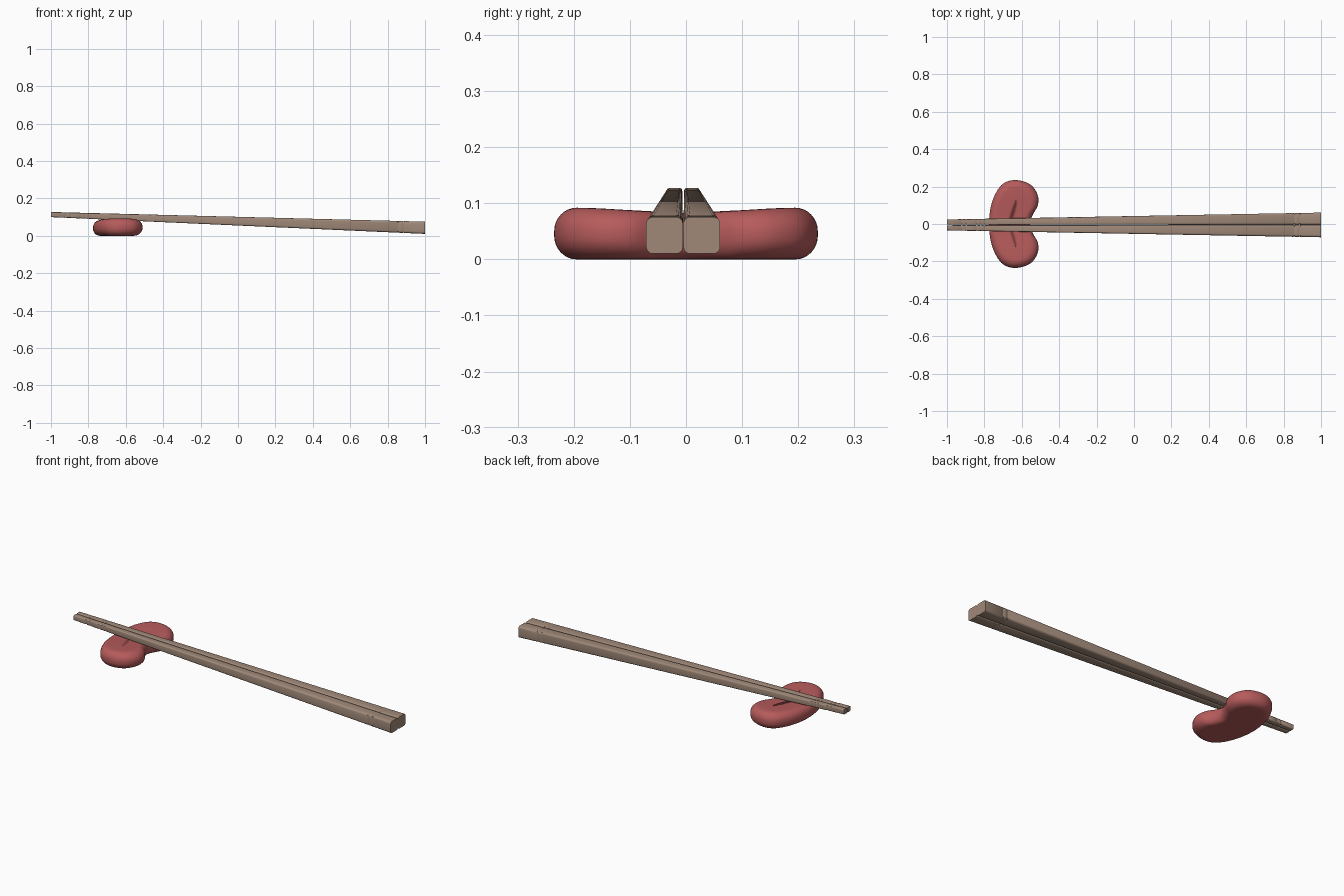
import bpy, bmesh, math
from mathutils import Vector

if "Cube" in bpy.data.objects:
    bpy.data.objects.remove(bpy.data.objects["Cube"])


def material(name, col):
    m = bpy.data.materials.new(name)
    m.diffuse_color = (*col, 1)
    m.use_nodes = True
    m.node_tree.nodes["Principled BSDF"].inputs["Base Color"].default_value = m.diffuse_color
    return m


wood = material("wood brown", (0.35, 0.25, 0.19))
red = material("soft red", (0.47, 0.105, 0.105))


def loft(name, rings, mat, angle, merge=False):
    """Join closed rings of points with quads and cap both ends."""
    bm = bmesh.new()
    loops = [[bm.verts.new(p) for p in r] for r in rings]
    n = len(loops[0])
    for a, b in zip(loops, loops[1:]):
        for i in range(n):
            j = (i + 1) % n
            bm.faces.new((a[i], a[j], b[j], b[i]))
    if merge:
        bmesh.ops.remove_doubles(bm, verts=bm.verts, dist=1e-5)
    else:
        bm.faces.new(loops[0])
        bm.faces.new(loops[-1])
    bmesh.ops.recalc_face_normals(bm, faces=bm.faces)
    me = bpy.data.meshes.new(name)
    bm.to_mesh(me)
    bm.free()
    me.materials.append(mat)
    ob = bpy.data.objects.new(name, me)
    bpy.context.collection.objects.link(ob)
    bpy.ops.object.select_all(action='DESELECT')
    ob.select_set(True)
    bpy.context.view_layer.objects.active = ob
    bpy.ops.object.shade_smooth_by_angle(angle=math.radians(angle))
    return ob


def rounded_square(h, r, seg=4):
    pts = []
    for k, (sx, sy) in enumerate([(1, 1), (-1, 1), (-1, -1), (1, -1)]):
        for i in range(seg + 1):
            a = math.pi / 2 * (k + i / seg)
            pts.append((sx * (h - r) + r * math.cos(a), sy * (h - r) + r * math.sin(a)))
    return pts


# Tapered chopsticks with fine carved rings near both ends
grooves = [-0.92, -0.897, -0.84, -0.82, -0.80, 0.857, 0.885]
stations = [(-1.0, 0)]
for g in grooves:
    stations += [(g - 0.004, 0), (g - 0.002, 0.0012), (g + 0.002, 0.0012), (g + 0.004, 0)]
stations.append((1.0, 0))


def chopstick(name, y_tip, y_end):
    rings = []
    for x, depth in stations:
        t = (x + 1) / 2
        half = 0.0138 + (0.0327 - 0.0138) * t
        yc = y_tip + (y_end - y_tip) * t
        zc = 0.1135 + (0.0428 - 0.1135) * t
        rings.append([(x, yc + u, zc + v)
                      for u, v in rounded_square(half - depth, half * 0.36)])
    return loft(name, rings, wood, 35)


chopstick("chopstick_left", -0.0205, -0.0383)
chopstick("chopstick_right", 0.0105, 0.0282)

# Bean-shaped rest: half outline mirrored in y, smoothed by a closed spline
half = [(-0.557, 0.0), (-0.541, 0.05), (-0.514, 0.10), (-0.516, 0.158),
        (-0.557, 0.213), (-0.635, 0.235), (-0.702, 0.214), (-0.745, 0.153),
        (-0.768, 0.08), (-0.775, 0.0)]
ctrl = half + [(x, -y) for x, y in reversed(half[1:-1])]


def spline(pts, steps=6):
    out, n = [], len(pts)
    for i in range(n):
        p0, p1, p2, p3 = [Vector(pts[(i + k) % n]) for k in (-1, 0, 1, 2)]
        for s in range(steps):
            t = s / steps
            out.append(0.5 * (2 * p1 + (p2 - p0) * t
                              + (2 * p0 - 5 * p1 + 4 * p2 - p3) * t * t
                              + (3 * p1 - p0 - 3 * p2 + p3) * t ** 3))
    return out


outline = spline(ctrl)


def top_height(y):
    # Saddle: slightly lower in the middle where the chopsticks lie
    t = min(abs(y) / 0.2, 1)
    return 0.083 + 0.009 * t * t * (3 - 2 * t)


def bean_ring(inset, level):
    ring = []
    for p in outline:
        y_s = p.y * 0.5
        spine = Vector((-0.667 + 0.035 * min(abs(y_s) / 0.11, 1), y_s))
        q = spine + (p - spine) * (1 - inset)
        ring.append((q.x, q.y, level * top_height(q.y)))
    return ring


N = 8
side = []
for i in range(N + 1):
    a = math.pi / 2 * i / N
    side.append((0.34 * (1 - math.sin(a)), 0.46 * (1 - math.cos(a))))
cap = [1.0, 0.85, 0.65, 0.48]
rings = [bean_ring(c, 0) for c in cap]
rings += [bean_ring(i, z) for i, z in side]
rings += [bean_ring(i, 1 - z) for i, z in reversed(side)]
rings += [bean_ring(c, 1) for c in reversed(cap)]
# Flat seams at the spine are closed by the middle faces of each cap
rest = loft("chopstick_rest", rings, red, 60, merge=True)
bm = bmesh.new()
bm.from_mesh(rest.data)
bmesh.ops.holes_fill(bm, edges=[e for e in bm.edges if e.is_boundary], sides=0)
bmesh.ops.recalc_face_normals(bm, faces=bm.faces)
bm.to_mesh(rest.data)
bm.free()
